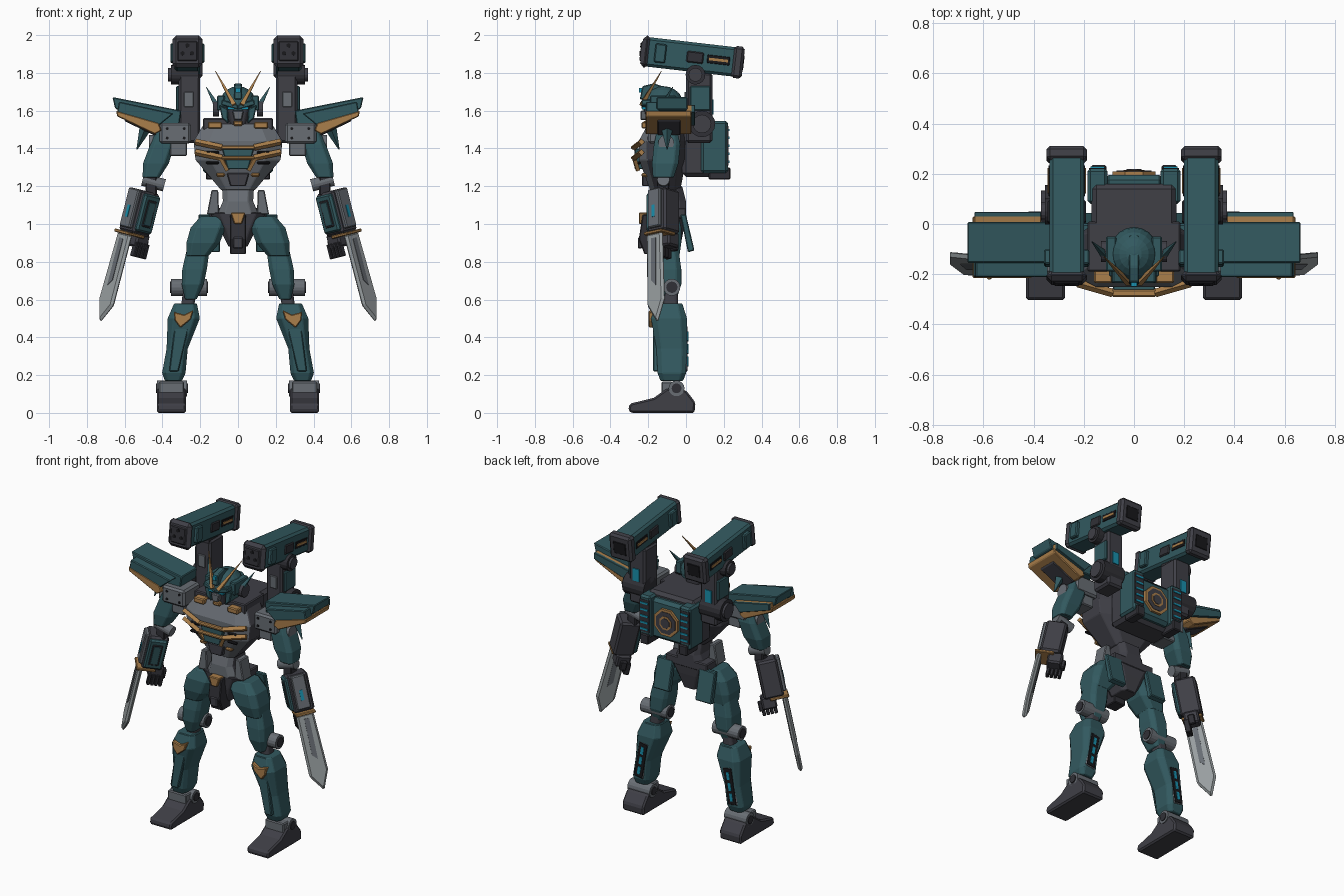
import bpy
import bmesh
from mathutils import Matrix, Vector

cube = bpy.data.objects.get("Cube")
if cube:
    bpy.data.objects.remove(cube, do_unlink=True)

def material(name, *rgb):
    mat = bpy.data.materials.new(name)
    mat.use_nodes = True
    mat.diffuse_color = (*rgb, 1)
    mat.node_tree.nodes["Principled BSDF"].inputs["Base Color"].default_value = (*rgb, 1)
    return mat

TEAL = material("deep teal", .032, .1, .115)
DARK = material("dark grey", .05, .05, .062)
COAL = material("charcoal", .03, .03, .037)
BLACK = material("near black", .009, .009, .011)
GREY = material("mid grey", .14, .155, .175)
GOLD = material("bronze gold", .4, .21, .07)
CYAN = material("glowing cyan", .01, .28, .42)
STEEL = material("blade steel", .32, .35, .36)
WORLD = Matrix.Identity(4)

def finish(name, mat, bm, frame=WORLD, bevel=0.0, mirror=True):
    bm.transform(frame)
    bmesh.ops.recalc_face_normals(bm, faces=bm.faces)
    mesh = bpy.data.meshes.new(name)
    bm.to_mesh(mesh)
    bm.free()
    mesh.materials.append(mat)
    obj = bpy.data.objects.new(name, mesh)
    bpy.context.collection.objects.link(obj)
    if bevel:
        mod = obj.modifiers.new("edge bevel", "BEVEL")
        mod.width, mod.segments, mod.limit_method = bevel, 1, "ANGLE"
    if mirror:
        obj.modifiers.new("mirror", "MIRROR").use_mirror_merge = False
    return obj

def box(name, mat, xs, ys, zs, frame=WORLD, bevel=.006, mirror=True):
    bm = bmesh.new()
    bmesh.ops.create_cube(bm, size=1)
    for v in bm.verts:
        v.co = Vector([r[1] if c > 0 else r[0] for c, r in zip(v.co, (xs, ys, zs))])
    return finish(name, mat, bm, frame, bevel, mirror)

def skin(bm, rings):
    for lower, upper in zip(rings, rings[1:]):
        for i in range(len(lower)):
            bm.faces.new((lower[i - 1], lower[i], upper[i], upper[i - 1]))
    bm.faces.new(rings[0])
    bm.faces.new(rings[-1])

def prism(name, mat, points, axis, low, high, frame=WORLD, bevel=.005, mirror=True):
    """Extrude a polygon along the axis with the given letter."""
    bm = bmesh.new()
    place = {"x": lambda a, b, d: (d, a, b), "y": lambda a, b, d: (a, d, b)}[axis]
    skin(bm, [[bm.verts.new(place(a, b, depth)) for a, b in points] for depth in (low, high)])
    return finish(name, mat, bm, frame, bevel, mirror)

def loft(name, mat, sections, back=None, mirror=True):
    """Join chamfered rectangles given as z, centre x, centre y, half x, half y."""
    bm = bmesh.new()
    k = .65
    corners = ((k, 1), (1, k), (1, -k), (k, -1), (-k, -1), (-1, -k), (-1, k), (-k, 1))
    skin(bm, [[bm.verts.new((cx + a * hx, cy + b * hy, z)) for a, b in corners] for z, cx, cy, hx, hy in sections])
    obj = finish(name, mat, bm, bevel=.004, mirror=mirror)
    if back:
        obj.data.materials.append(back)
        for face in obj.data.polygons:
            face.material_index = int(face.center.y > -.14)

def rod(name, mat, start, end, radius, tip=None, sides=16, frame=WORLD, mirror=True):
    start, end = Vector(start), Vector(end)
    bm = bmesh.new()
    bmesh.ops.create_cone(bm, cap_ends=True, segments=sides, radius1=radius,
                          radius2=radius if tip is None else tip, depth=(end - start).length)
    bm.transform(Matrix.Translation((start + end) / 2) @ (end - start).to_track_quat("Z", "Y").to_matrix().to_4x4())
    return finish(name, mat, bm, frame, 0, mirror)

# Torso: grey armour in front, dark frame behind
loft("chest", GREY, [(1.18, 0, -.11, .09, .08), (1.34, 0, -.125, .225, .125), (1.44, 0, -.125, .235, .125),
                     (1.53, 0, -.1, .18, .1)], back=DARK, mirror=False)
box("collar", DARK, (-.185, .185), (-.19, .01), (1.48, 1.56), mirror=False)
box("collar_clasp", GOLD, (.085, .16), (-.235, -.15), (1.505, 1.54))
prism("chest_panel", TEAL, [(-.085, 1.4), (.085, 1.4), (.055, 1.29), (-.055, 1.29)], "y", -.272, -.2, mirror=False)
for label, z in (("upper", 1.405), ("lower", 1.35)):
    rod(label + "_chest_trim", GOLD, (.225, -.235, z + .03), (.085, -.275, z), .017, sides=4)
    box(label + "_chest_bar", GOLD, (-.09, .09), (-.29, -.26), (z - .01, z + .01), mirror=False)
    box(label + "_chest_vent", BLACK, (.1, .17), (-.258, -.24), (z - .035, z - .018))
rod("chest_strut", GOLD, (.09, -.275, 1.35), (.055, -.255, 1.285), .014, sides=4)
box("belly_chevron", GOLD, (.07, .115), (-.235, -.2), (1.25, 1.27))
prism("belly_plate", DARK, [(-.06, 1.27), (.06, 1.27), (.04, 1.2), (-.04, 1.2)], "y", -.232, -.17, mirror=False)

# Waist and pelvis
loft("waist", GREY, [(1.05, 0, -.1, .11, .1), (1.12, 0, -.1, .08, .1), (1.2, 0, -.1, .085, .08)], back=DARK, mirror=False)
prism("waist_side_plate", GREY, [(.1, 1.05), (.165, 1.05), (.14, 1.18), (.105, 1.18)], "y", -.18, -.09)
box("rear_belt", DARK, (-.15, .15), (-.12, 0), (1.03, 1.085), mirror=False)
loft("pelvis", DARK, [(.88, 0, -.1, .05, .07), (.98, 0, -.1, .1, .09), (1.06, 0, -.1, .15, .1)], mirror=False)
prism("crotch_guard", COAL, [(-.23, 1.05), (-.25, .92), (-.22, .84), (-.13, .84), (-.13, 1.05)], "x", -.042, .042, mirror=False)
box("crotch_vent", DARK, (-.026, .026), (-.255, -.23), (.87, .93), mirror=False)
prism("belt_buckle", GOLD, [(-.04, 1.06), (.04, 1.06), (.02, 1), (-.02, 1)], "y", -.25, -.2, mirror=False)
prism("rear_skirt", TEAL, [(-.03, 1.05), (0, 1.05), (.045, .86), (.01, .85)], "x", .095, .21)

# Head
bm = bmesh.new()
bmesh.ops.create_uvsphere(bm, u_segments=20, v_segments=10, radius=1)
bm.transform(Matrix.Translation((0, -.12, 1.625)) @ Matrix.Diagonal((.1, .108, .105, 1)))
bmesh.ops.bisect_plane(bm, geom=bm.verts[:] + bm.edges[:] + bm.faces[:], plane_co=(0, 0, 1.6),
                       plane_no=(0, 0, -1), clear_outer=True)
bmesh.ops.holes_fill(bm, edges=bm.edges)
finish("helmet", TEAL, bm, mirror=False)
loft("face", DARK, [(1.52, 0, -.13, .045, .07), (1.62, 0, -.14, .075, .085)], mirror=False)
prism("face_mask", GREY, [(-.03, 1.6), (.03, 1.6), (.02, 1.55), (-.02, 1.55)], "y", -.24, -.18, mirror=False)
box("chin", GOLD, (-.025, .025), (-.228, -.18), (1.52, 1.545), mirror=False)
box("eye", CYAN, (.018, .055), (-.232, -.2), (1.605, 1.62), bevel=0)
prism("brow", TEAL, [(.0, 1.63), (.085, 1.66), (.09, 1.63), (.0, 1.605)], "y", -.235, -.12)
prism("cheek_guard", TEAL, [(.055, 1.61), (.1, 1.63), (.085, 1.56), (.05, 1.53)], "y", -.21, -.1)
prism("crest", TEAL, [(-.245, 1.66), (-.23, 1.73), (-.17, 1.745), (-.04, 1.7), (-.1, 1.66)], "x", -.02, .02, mirror=False)
box("crest_gem", CYAN, (-.012, .012), (-.249, -.22), (1.695, 1.72), mirror=False, bevel=0)
box("ear_guard", TEAL, (.07, .112), (-.19, -.05), (1.6, 1.68))
rod("ear_disc", DARK, (.1, -.11, 1.61), (.132, -.11, 1.61), .042)
rod("gold_antenna", GOLD, (.02, -.235, 1.63), (.12, -.13, 1.81), .016, .002, 4)
rod("side_antenna", TEAL, (.11, -.13, 1.62), (.168, -.07, 1.725), .02, .002, 4)

# Backpack with vents and a plain round cover
box("backpack", DARK, (-.17, .17), (-.02, .16), (1.25, 1.56), bevel=.02, mirror=False)
box("backpack_cover", TEAL, (-.12, .12), (.14, .195), (1.27, 1.53), bevel=.02, mirror=False)
box("backpack_pod", TEAL, (.105, .185), (.08, .222), (1.27, 1.545), bevel=.012)
box("pod_foot", COAL, (.11, .17), (.12, .235), (1.235, 1.3))
box("vent_panel", COAL, (.112, .179), (.2, .224), (1.31, 1.52), bevel=0)
for step in range(5):
    z = 1.33 + step * .042
    box("vent_light", CYAN, (.118, .173), (.22, .229), (z - .006, z + .006), bevel=0)
for label, mat, radius, back in (("rim", GOLD, .092, .21), ("plate", DARK, .075, .213),
                                 ("ring", GOLD, .046, .216), ("core", DARK, .033, .219)):
    turn = Matrix.Translation((0, 0, 1.4)) @ Matrix.Rotation(.393, 4, "Y")
    rod("cover_" + label, mat, (0, .18, 0), (0, back, 0), radius, sides=8, frame=turn, mirror=False)

# Cannon support arms
box("cannon_arm", DARK, (.2, .315), (0, .14), (1.43, 1.8), bevel=.012)
box("arm_side_panel", TEAL, (.3, .328), (.02, .13), (1.6, 1.73))
box("arm_front_panel", GREY, (.235, .285), (-.008, .02), (1.62, 1.7), bevel=.003)
box("arm_rear_light", CYAN, (.24, .285), (.12, .146), (1.58, 1.66), bevel=0)
for label, y, z, inner, radius in (("arm_root", .085, 1.53, .2, .07), ("cannon_pivot", .05, 1.79, .21, .052)):
    rod(label + "_hub", COAL, (inner, y, z), (.355, y, z), radius)
    rod(label + "_cap", DARK, (.34, y, z), (.37, y, z), radius * .7)

# Shoulder cannons, nose tilted up
aim = Matrix.Translation((.268, .033, 1.884)) @ Matrix.Rotation(-.115, 4, "X")
box("cannon_body", TEAL, (-.068, .068), (-.25, .25), (-.078, .078), aim, .014)
box("cannon_rear_cap", DARK, (-.08, .08), (.215, .272), (-.085, .085), aim, .014)
box("cannon_front_cap", DARK, (-.08, .08), (-.27, -.225), (-.085, .085), aim, .02)
box("cannon_muzzle_plate", COAL, (-.06, .06), (-.276, -.25), (-.06, .06), aim, .015)
box("cannon_rear_vent", BLACK, (-.045, .045), (.26, .275), (-.04, .04), aim, .003)
box("cannon_collar", TEAL, (-.09, .09), (-.2, -.14), (-.05, .05), aim)
box("cannon_rail", COAL, (-.076, .076), (-.03, .06), (-.03, .03), aim)
box("cannon_side_slot", BLACK, (-.072, .072), (.08, .2), (-.022, .022), aim, .002)
box("cannon_side_stripe", GOLD, (-.076, .076), (.09, .19), (-.007, .007), aim, 0)
for a, b in ((0, .03), (.025, -.012), (-.025, -.012)):
    rod("cannon_bore", BLACK, (a, -.28, b), (a, -.26, b), .012, sides=6, frame=aim)

# Shoulders with wide winged guards
box("shoulder_block", GREY, (.25, .415), (-.2, -.03), (1.425, 1.535), bevel=.012)
box("shoulder_link", GREY, (.27, .36), (-.17, -.05), (1.36, 1.45))
for x in (.285, .375):
    for z in (1.455, 1.505):
        rod("shoulder_bolt", BLACK, (x, -.205, z), (x, -.19, z), .008, sides=8)
prism("wing_guard", TEAL, [(.3, 1.6), (.665, 1.672), (.65, 1.61), (.41, 1.53), (.31, 1.53)], "y", -.155, .008)
prism("wing_front", TEAL, [(.34, 1.585), (.63, 1.648), (.64, 1.59), (.42, 1.52)], "y", -.212, -.14)
for label, mat, front, back in (("gold", GOLD, 0, .032), ("teal", TEAL, .028, .048)):
    prism("wing_rear_" + label, mat, [(.37, 1.575), (.635, 1.63), (.635, 1.59), (.42, 1.52)], "y", front, back, bevel=.002)
prism("wing_trim", GOLD, [(.645, 1.6), (.64, 1.57), (.44, 1.475), (.405, 1.495), (.42, 1.535)], "y", -.215, .03)
prism("wing_recess", DARK, [(.6, 1.56), (.6, 1.544), (.44, 1.468), (.42, 1.49)], "y", -.15, -.03)
rod("wing_fin", TEAL, (.49, -.1, 1.51), (.535, -.1, 1.395), .032, .003, 4)

# Arms
loft("upper_arm", TEAL, [(1.245, .46, -.12, .045, .055), (1.32, .435, -.11, .068, .07),
                         (1.42, .4, -.1, .065, .07), (1.49, .39, -.1, .045, .055)])
rod("shoulder_joint", GREY, (.38, -.105, 1.43), (.47, -.105, 1.43), .042)
rod("elbow_joint", GREY, (.39, -.12, 1.205), (.505, -.12, 1.235), .033)
box("elbow_core", COAL, (.43, .49), (-.15, -.09), (1.15, 1.27))
arm = Matrix.Translation((.523, -.122, 1.068)) @ Matrix.Rotation(-.25, 4, "Y") @ Matrix.Rotation(-.72, 4, "Z")
box("forearm", DARK, (-.066, .058), (-.062, .066), (-.122, .112), arm, .012)
box("forearm_plate", TEAL, (-.06, .052), (-.08, -.05), (-.105, .1), arm, .01)
box("forearm_inset", COAL, (-.034, .028), (-.084, -.07), (-.075, .07), arm, .003)
box("forearm_panel", TEAL, (-.026, .02), (-.086, -.075), (-.066, .06), arm, .002)
box("blade_mount", GREY, (.05, .078), (-.042, .042), (-.1, .11), arm)
box("mount_light", CYAN, (.07, .081), (-.01, .01), (-.045, .02), arm, 0)
box("blade_guard", GOLD, (-.03, .085), (-.062, .062), (-.137, -.12), arm, .004)
prism("blade", STEEL, [(-.058, -.13), (.05, -.13), (.064, -.5), (.015, -.622), (-.055, -.52)], "x", .046, .074, arm, .012)
prism("blade_groove", GREY, [(-.015, -.16), (.015, -.16), (.015, -.42), (-.015, -.39)], "x", .043, .077, arm, 0)
box("palm", DARK, (-.085, .005), (-.045, .045), (-.19, -.11), arm, .01)
for step in range(4):
    x = -.09 + step * .024
    box("finger", COAL, (x, x + .02), (-.05, -.015), (-.24, -.16), arm, .004)
box("thumb", COAL, (-.105, -.08), (-.02, .02), (-.2, -.14), arm, .005)

# Legs
loft("hip_armour", TEAL, [(.83, .215, -.11, .058, .075), (.9, .185, -.115, .088, .09),
                          (.98, .158, -.115, .093, .09), (1.04, .13, -.11, .068, .07)])
loft("thigh", TEAL, [(.6, .25, -.1, .03, .05), (.68, .24, -.1, .058, .075), (.76, .23, -.1, .065, .075),
                     (.87, .21, -.1, .06, .06)])
rod("knee_joint", GREY, (.165, -.075, .665), (.355, -.075, .665), .045)
rod("knee_cap", COAL, (.16, -.075, .665), (.36, -.075, .665), .03)
loft("knee_link", DARK, [(.54, .27, -.08, .035, .04), (.65, .255, -.08, .035, .035)])
loft("shin", TEAL, [(.17, .342, -.075, .045, .06), (.21, .34, -.075, .062, .075), (.34, .322, -.075, .056, .082),
                    (.5, .287, -.09, .085, .095), (.58, .278, -.09, .06, .07)])
prism("shin_ridge", TEAL, [(.25, .5), (.33, .5), (.365, .22), (.315, .22)], "y", -.175, -.1)
prism("knee_chevron", GOLD, [(.235, .545), (.285, .52), (.34, .535), (.335, .49), (.305, .45), (.25, .495)], "y", -.198, -.15)
calf = Matrix.Translation((.322, -.004, .34)) @ Matrix.Rotation(-.17, 4, "Y")
box("calf_frame", GREY, (-.034, .034), (-.02, .01), (-.12, .12), calf, .004)
box("calf_panel", BLACK, (-.03, .03), (-.01, .013), (-.115, .115), calf, .002)
for step in range(3):
    z = -.095 + step * .068
    box("calf_light", CYAN, (-.01, .01), (0, .016), (z, z + .05), calf, 0)

# Feet
rod("ankle_joint", GREY, (.27, -.05, .13), (.43, -.05, .13), .042)
rod("ankle_cap", COAL, (.265, -.05, .13), (.435, -.05, .13), .026)
box("ankle_guard", GREY, (.285, .42), (-.13, -.07), (.1, .165))
prism("foot", DARK, [(-.305, .012), (-.29, 0), (.045, 0), (.05, .055), (0, .12), (-.1, .13), (-.17, .08), (-.3, .048)],
      "x", .275, .43, bevel=.012)
